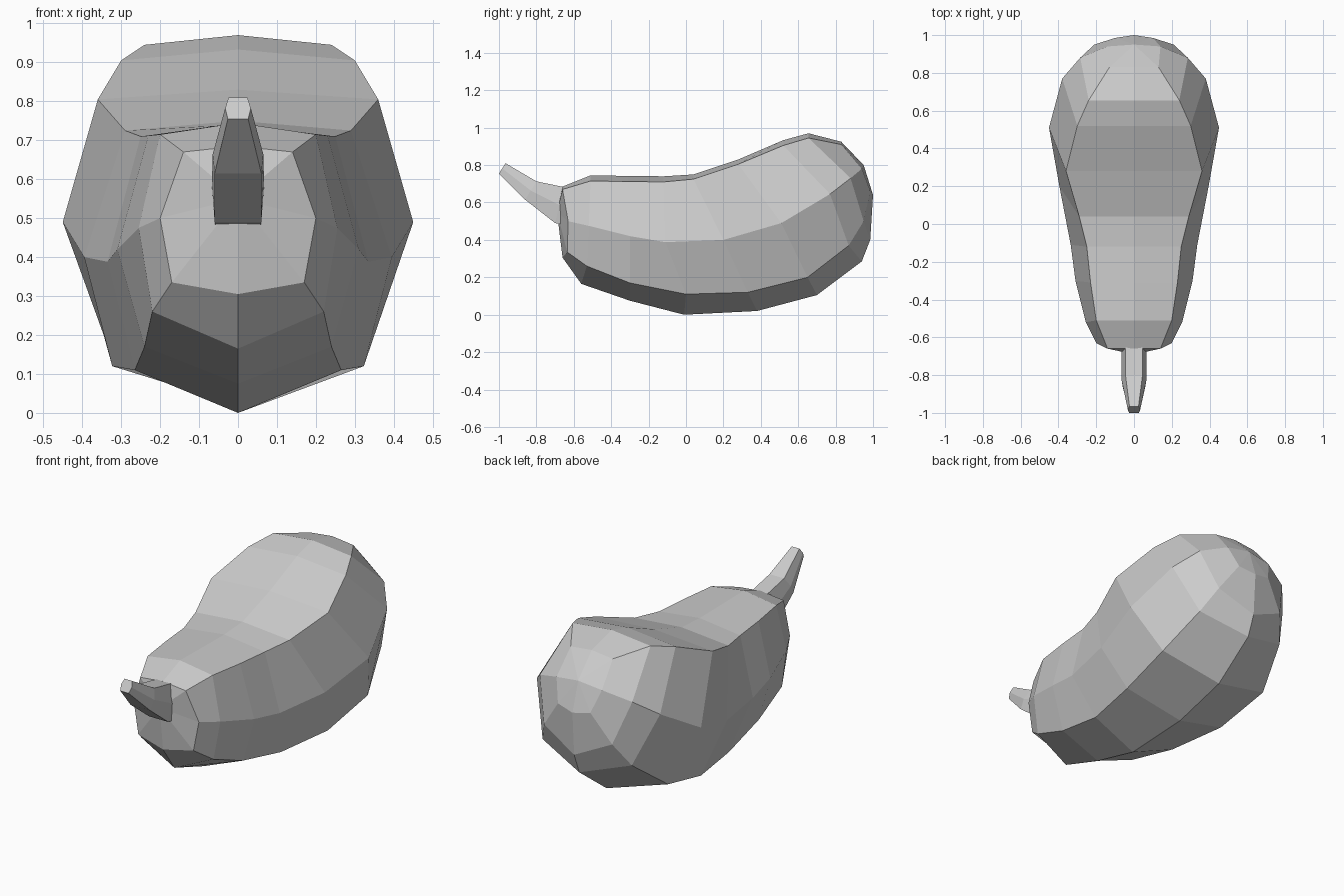
import bpy, bmesh

if "Cube" in bpy.data.objects:
    bpy.data.objects.remove(bpy.data.objects["Cube"])

grey = bpy.data.materials.new("plain grey")
grey.diffuse_color = (0.6, 0.6, 0.6, 1)
grey.use_nodes = True
grey.node_tree.nodes["Principled BSDF"].inputs["Base Color"].default_value = grey.diffuse_color


def loft(name, rings, start=None, end=None):
    """Skin a list of point loops; close each end with a fan to a point or one flat face."""
    bm = bmesh.new()
    loops = [[bm.verts.new(p) for p in ring] for ring in rings]
    n = len(loops[0])
    for a, b in zip(loops, loops[1:]):
        for i in range(n):
            j = (i + 1) % n
            bm.faces.new((a[i], a[j], b[j], b[i]))
    for loop, tip in ((loops[0], start), (loops[-1], end)):
        if tip:
            t = bm.verts.new(tip)
            for i in range(n):
                bm.faces.new((loop[i], loop[(i + 1) % n], t))
        else:
            bm.faces.new(loop)
    bmesh.ops.recalc_face_normals(bm, faces=bm.faces)
    me = bpy.data.meshes.new(name)
    bm.to_mesh(me)
    bm.free()
    me.materials.append(grey)
    ob = bpy.data.objects.new(name, me)
    bpy.context.collection.objects.link(ob)
    return ob


def octagon(bottom, lower, side, upper, top):
    """Mirrored eight-sided section: (y, z) on the centre line, (x, y, z) at the sides."""
    right = [lower, side, upper]
    left = [(-x, y, z) for x, y, z in reversed(right)]
    return [(0, *bottom)] + right + [(0, *top)] + left


def hexagon(w_low, w_mid, w_top, bottom, top):
    """Mirrored six-sided stem section between two (y, z) points."""
    mid = [(b + t) / 2 for b, t in zip(bottom, top)]
    right = [(w_low, *bottom), (w_mid, *mid), (w_top, *top)]
    return right + [(-x, y, z) for x, y, z in reversed(right)]


# Fruit body: slanted sections from the stem end to the fat end
body = [
    octagon((-.66, .305), (.17, -.635, .335), (.20, -.63, .50), (.14, -.66, .67), (-.66, .685)),
    octagon((-.56, .165), (.22, -.53, .26), (.255, -.52, .475), (.20, -.51, .715), (-.51, .745)),
    octagon((-.30, .075), (.24, -.30, .17), (.31, -.30, .42), (.23, -.31, .712), (-.31, .742)),
    octagon((-.01, .0), (.265, 0, .11), (.335, -.11, .388), (.25, -.12, .71), (-.12, .74)),
    octagon((.38, .02), (.323, .33, .12), (.395, .20, .40), (.29, .04, .725), (.04, .75)),
    octagon((.70, .105), (.345, .65, .20), (.45, .51, .49), (.36, .28, .805), (.28, .83)),
    octagon((.94, .285), (.275, .87, .37), (.38, .77, .645), (.30, .52, .905), (.52, .933)),
    octagon((.985, .40), (.21, .95, .50), (.285, .88, .73), (.24, .655, .945), (.655, .97)),
    octagon((1.0, .64), (.10, .985, .66), (.14, .94, .78), (.13, .83, .91), (.83, .925)),
]
loft("fruit_body", body, start=(0, -.69, .55), end=(0, .95, .80))

# Stem: tapering and curving upward
stem = [
    hexagon(.055, .06, .04, (-.60, .47), (-.58, .66)),
    hexagon(.06, .067, .045, (-.70, .49), (-.655, .683)),
    hexagon(.06, .065, .045, (-.86, .615), (-.80, .713)),
    hexagon(.026, .033, .024, (-1.0, .755), (-.965, .81)),
]
loft("stem", stem)
